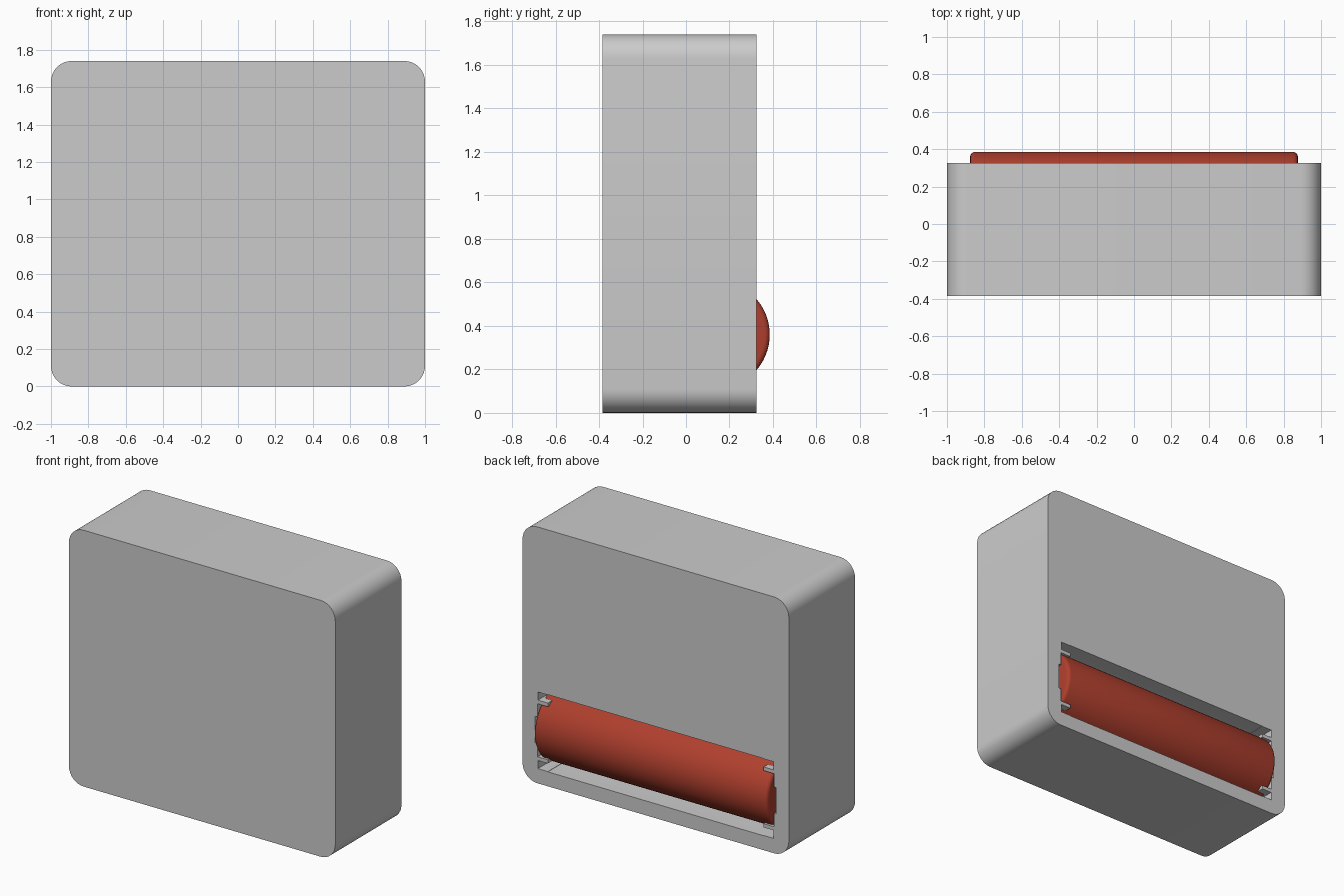
import bpy, bmesh
from math import pi, sin, cos

if "Cube" in bpy.data.objects:
    bpy.data.objects.remove(bpy.data.objects["Cube"])

BACK, FRONT = 0.325, -0.385      # y of the case faces
AY, AZ, R = 0.135, 0.36, 0.25    # roller axis and radius


def prism(name, pts, offset):
    """Closed polygon of 3D points swept along an offset."""
    bm = bmesh.new()
    face = bm.faces.new([bm.verts.new(p) for p in pts])
    res = bmesh.ops.extrude_face_region(bm, geom=[face])
    verts = [g for g in res["geom"] if isinstance(g, bmesh.types.BMVert)]
    bmesh.ops.translate(bm, verts=verts, vec=offset)
    bmesh.ops.recalc_face_normals(bm, faces=bm.faces)
    mesh = bpy.data.meshes.new(name)
    bm.to_mesh(mesh)
    bm.free()
    ob = bpy.data.objects.new(name, mesh)
    bpy.context.collection.objects.link(ob)
    return ob


def activate(ob):
    bpy.ops.object.select_all(action='DESELECT')
    ob.select_set(True)
    bpy.context.view_layer.objects.active = ob


def cut(target, cutter):
    activate(target)
    m = target.modifiers.new("cut", 'BOOLEAN')
    m.operation, m.solver, m.object = 'DIFFERENCE', 'EXACT', cutter
    bpy.ops.object.modifier_apply(modifier=m.name)
    bpy.data.objects.remove(cutter)


def box(x0, x1, y0, z0, z1):
    return prism("pocket_cutter", [(x0, y0, z0), (x1, y0, z0), (x1, y0, z1), (x0, y0, z1)],
                 (0, 0.5 - y0, 0))


# case: rounded rectangle swept front to back
rad, h = 0.11, 1.74
outline = []
for k, (cx, cz) in enumerate([(1 - rad, h - rad), (rad - 1, h - rad), (rad - 1, rad), (1 - rad, rad)]):
    for i in range(9):
        a = (k + i / 8) * pi / 2
        outline.append((cx + rad * cos(a), FRONT, cz + rad * sin(a)))
case = prism("case", outline, (0, BACK - FRONT, 0))

# trough with a round floor for the roller
S = 0.262
trough = [(-0.81, 0.5, AZ + S)]
trough += [(-0.81, AY - S * sin(pi * i / 32), AZ + S * cos(pi * i / 32)) for i in range(33)]
trough += [(-0.81, 0.5, AZ - S)]
cut(case, prism("trough_cutter", trough, (1.62, 0, 0)))

# end notches either side of the retaining tabs
for s in (-1, 1):
    for reach, depth, z0, z1 in ((0.885, 0.14, 0.565, 0.62), (0.885, 0.14, 0.10, 0.155),
                                 (0.887, -0.12, 0.18, 0.54), (0.905, 0.0, 0.27, 0.45)):
        x0, x1 = sorted((s * 0.78, s * reach))
        cut(case, box(x0, x1, depth, z0, z1))
activate(case)
bpy.ops.object.shade_smooth_by_angle(angle=0.5)

# roller
bpy.ops.mesh.primitive_cylinder_add(vertices=64, radius=R, depth=1.752,
                                    location=(0, AY, AZ), rotation=(0, pi / 2, 0))
roller = bpy.context.object
roller.name = "roller"
b = roller.modifiers.new("rim", 'BEVEL')
b.width, b.segments, b.limit_method, b.angle_limit = 0.025, 4, 'ANGLE', 1.0
bpy.ops.object.modifier_apply(modifier=b.name)
bpy.ops.object.shade_smooth_by_angle(angle=0.6)
red = bpy.data.materials.new("roller_red")
red.diffuse_color = (0.43, 0.05, 0.027, 1)
red.use_nodes = True
red.node_tree.nodes["Principled BSDF"].inputs["Base Color"].default_value = red.diffuse_color
roller.data.materials.append(red)

# axle carrying the roller into the end notches
bpy.ops.mesh.primitive_cylinder_add(vertices=32, radius=0.08, depth=1.81,
                                    location=(0, AY, AZ), rotation=(0, pi / 2, 0))
bpy.context.object.name = "axle"
bpy.ops.object.shade_smooth_by_angle(angle=0.6)
